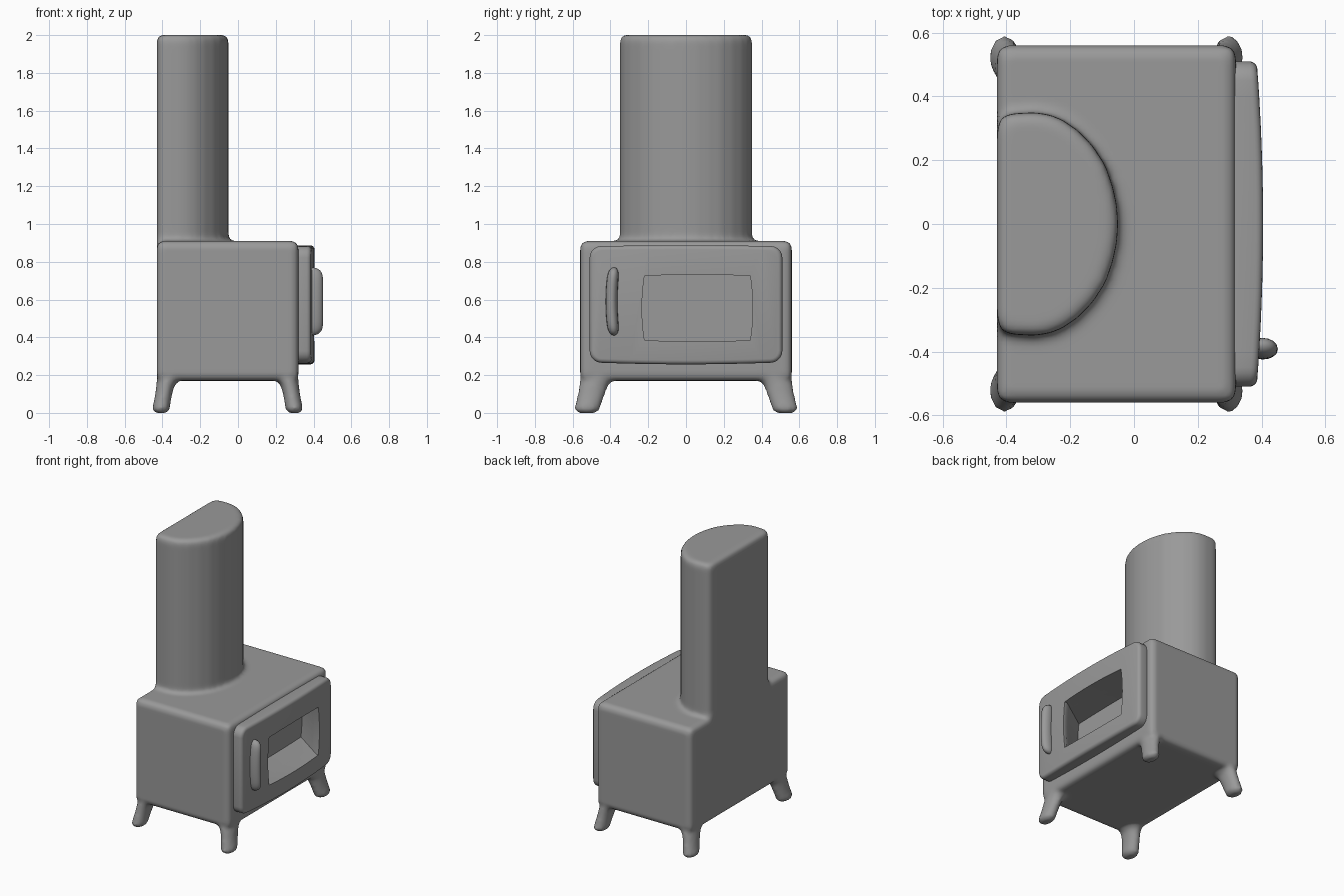
import bpy, bmesh, math
from mathutils import Vector

if "Cube" in bpy.data.objects:
    bpy.data.objects.remove(bpy.data.objects["Cube"])

# dark iron material
iron = bpy.data.materials.new("dark_iron")
iron.diffuse_color = (0.32, 0.32, 0.32, 1)
iron.use_nodes = True
iron.node_tree.nodes["Principled BSDF"].inputs["Base Color"].default_value = iron.diffuse_color


def make_object(name, bm):
    bmesh.ops.recalc_face_normals(bm, faces=bm.faces[:])
    me = bpy.data.meshes.new(name)
    bm.to_mesh(me)
    bm.free()
    me.materials.append(iron)
    ob = bpy.data.objects.new(name, me)
    bpy.context.collection.objects.link(ob)
    return ob


def loft(name, rings):
    """Skin a list of equal-length point rings and cap both ends."""
    bm = bmesh.new()
    loops = [[bm.verts.new(p) for p in r] for r in rings]
    n = len(loops[0])
    for a, b in zip(loops, loops[1:]):
        for i in range(n):
            j = (i + 1) % n
            bm.faces.new((a[i], a[j], b[j], b[i]))
    bm.faces.new(loops[0])
    bm.faces.new(loops[-1])
    return make_object(name, bm)


def box(lo, hi):
    bm = bmesh.new()
    bmesh.ops.create_cube(bm, size=1)
    for v in bm.verts:
        v.co = [lo[k] + (v.co[k] + 0.5) * (hi[k] - lo[k]) for k in range(3)]
    return bm


def bevel(ob, width, segments=4, angle=40):
    m = ob.modifiers.new("bevel", 'BEVEL')
    m.width, m.segments = width, segments
    m.limit_method, m.angle_limit = 'ANGLE', math.radians(angle)


def cut(ob, cutter):
    m = ob.modifiers.new("cut", 'BOOLEAN')
    m.object, m.operation, m.solver = cutter, 'DIFFERENCE', 'EXACT'


def activate(ob):
    bpy.ops.object.select_all(action='DESELECT')
    ob.select_set(True)
    bpy.context.view_layer.objects.active = ob


def finish(ob, angle=38):
    activate(ob)
    bpy.ops.object.convert(target='MESH')
    bpy.ops.object.shade_smooth_by_angle(angle=math.radians(angle))


def ellipse(cx, cy, rx, ry, z, n=24):
    return [(cx + rx * math.cos(t), cy + ry * math.sin(t), z)
            for t in (2 * math.pi * i / n for i in range(n))]


# window recess cutter, barrel-shaped outline widening inwards
def window_ring(x, grow):
    cy, cz, hy, hz = 0.06, 0.555, 0.28, 0.17
    pts = []
    for k in range(4):
        for i in range(6):
            s = -1 + 2 * i / 6
            bow = 1 - s * s
            u, v = [(s, -1), (1, s), (-s, 1), (-1, -s)][k]
            by, bz = (0, bow * 0.007) if k % 2 == 0 else (bow * 0.013, 0)
            pts.append((x, cy + u * (hy + by + grow), cz + v * (hz + bz)))
    return pts


cutter = loft("window_cutter", [window_ring(0.44, 0), window_ring(0.38, 0), window_ring(0.147, 0.16)])
cutter.hide_render = True

# stove body
body = make_object("stove_body", box((-0.43, -0.56, 0.17), (0.32, 0.56, 0.91)))
bevel(body, 0.036)
finish(body)


# D-shaped flue
def flue_ring(z, off):
    half = [(-0.05, 0), (-0.054, 0.06), (-0.067, 0.12), (-0.09, 0.185), (-0.13, 0.246),
            (-0.178, 0.295), (-0.225, 0.327), (-0.265, 0.343), (-0.31, 0.35), (-0.38, 0.347),
            (-0.408, 0.338), (-0.423, 0.32), (-0.43, 0.285)]
    outline = half + [(x, -y) for x, y in half[:0:-1]]
    pts = []
    n = len(outline)
    for i, p in enumerate(outline):
        t = Vector(outline[(i + 1) % n]) - Vector(outline[i - 1])
        nrm = Vector((t.y, -t.x)).normalized()
        q = Vector(p) + nrm * off
        pts.append((max(q.x, -0.43), q.y, z))
    return pts


parts = [body, loft("flue", [flue_ring(z, o) for z, o in (
    (0.84, 0.008), (0.912, 0.008), (0.925, 0.003), (0.94, 0), (1.967, 0),
    (1.984, -0.004), (1.996, -0.013), (2.001, -0.026))])]

# four splayed legs, flush with the body outside and flared into its underside
profile = [  # z, inner x, outer x, inner y, outer y
    (0.25, 0.22, 0.30, 0.44, 0.54), (0.205, 0.185, 0.317, 0.36, 0.557),
    (0.18, 0.195, 0.32, 0.375, 0.56), (0.165, 0.21, 0.321, 0.395, 0.562),
    (0.145, 0.225, 0.323, 0.413, 0.565), (0.11, 0.236, 0.327, 0.425, 0.571),
    (0.06, 0.246, 0.336, 0.443, 0.582), (0.025, 0.25, 0.344, 0.455, 0.592),
    (0.01, 0.256, 0.34, 0.462, 0.586), (-0.001, 0.272, 0.322, 0.485, 0.565)]
for sx in (1, -1):
    for sy in (1, -1):
        rings = []
        for z, xi, xo, yi, yo in profile:
            ring = ellipse((xi + xo) / 2, (yi + yo) / 2, (xo - xi) / 2, (yo - yi) / 2, z)
            rings.append([(-0.055 + sx * (x + 0.055), sy * y, zz) for x, y, zz in ring])
        parts.append(loft("leg", rings))

# weld body, flue and legs into one soft casting, then cut the firebox
activate(body)
for p in parts:
    p.select_set(True)
bpy.ops.object.join()
m = body.modifiers.new("weld", 'REMESH')
m.mode, m.voxel_size = 'VOXEL', 0.014
m = body.modifiers.new("soften", 'SMOOTH')
m.factor, m.iterations = 0.5, 5
cut(body, cutter)
finish(body, 50)

# bowed door
bm = box((0.30, -0.51, 0.268), (0.385, 0.51, 0.882))
edges = [e for e in bm.edges if abs(e.verts[0].co.x - e.verts[1].co.x) > 0.01]
bmesh.ops.bevel(bm, geom=edges, offset=0.06, segments=5, profile=0.5, affect='EDGES')
for i in range(-4, 5):
    bmesh.ops.bisect_plane(bm, geom=bm.verts[:] + bm.edges[:] + bm.faces[:],
                           plane_co=(0, i * 0.1, 0), plane_no=(0, 1, 0))
for v in bm.verts:
    f = 1 - (v.co.y / 0.51) ** 2
    if v.co.x > 0.35:
        v.co.x += 0.02 * f
    v.co.z += 0.005 * f if v.co.z > 0.575 else -0.011 * f
door = make_object("door", bm)
bevel(door, 0.022, 4)
cut(door, cutter)
finish(door)
bpy.data.objects.remove(cutter)

# door handle, a slightly curved bar
rings = []
for i in range(25):
    s = -math.cos(math.pi * (i + 0.3) / 24.6)
    r = (1 - abs(s) ** 8) ** 0.5
    rings.append(ellipse(0.392 + 0.012 * r, -0.394 + 0.013 * s * s,
                         0.047 * r, 0.031 * r, 0.59 + 0.18 * s, 16))
finish(loft("door_handle", rings), 60)
